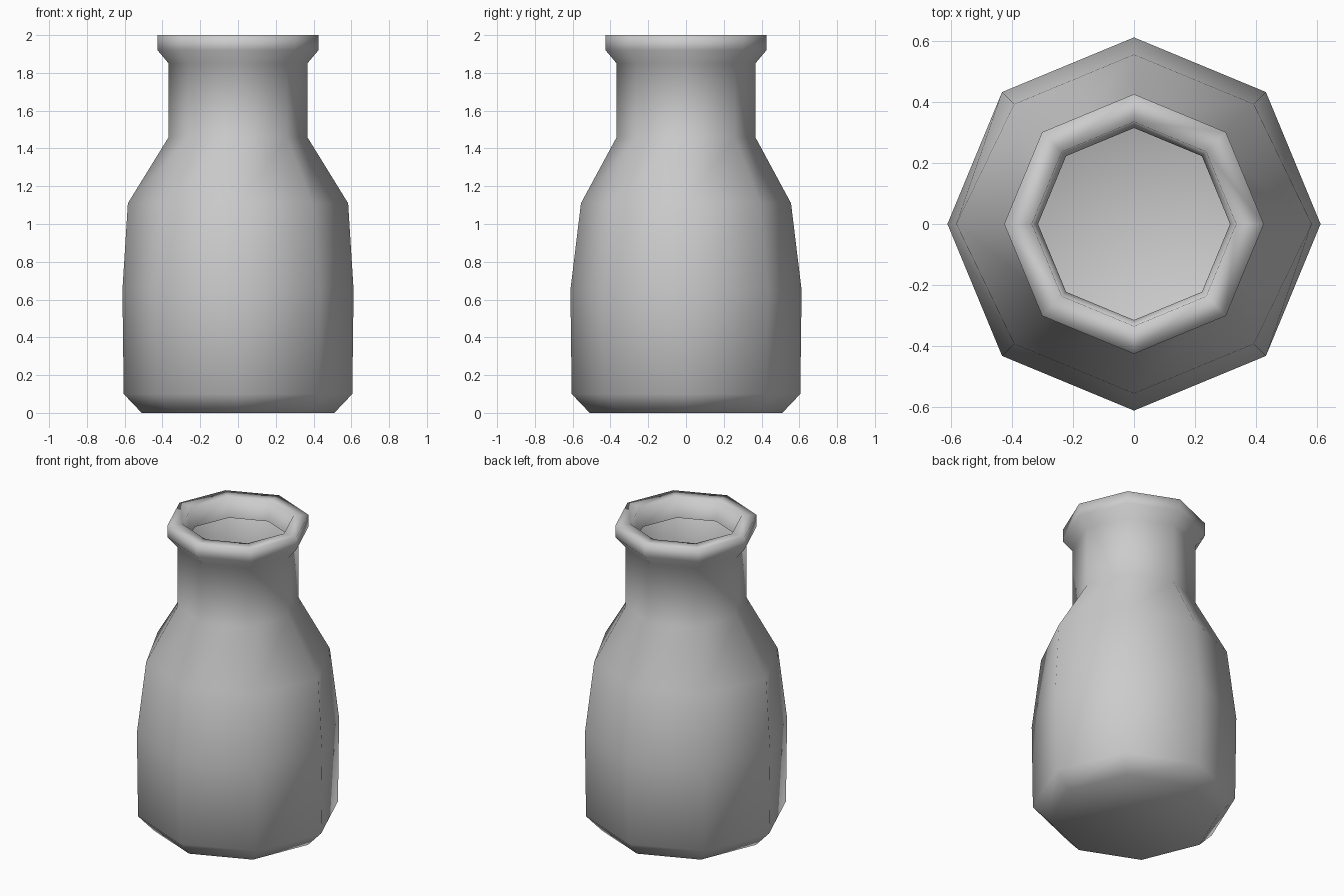
import bpy, bmesh
from math import cos, sin, pi

if "Cube" in bpy.data.objects:
    bpy.data.objects.remove(bpy.data.objects["Cube"])

SIDES = 8
# (radius, height) from the base up, over the lip and into the mouth
PROFILE = [(0.51, 0.0), (0.605, 0.1), (0.612, 0.65), (0.556, 1.11),
           (0.367, 1.46), (0.367, 1.85), (0.426, 1.92), (0.426, 2.0),
           (0.335, 2.0), (0.315, 1.87)]

bm = bmesh.new()
rings = []
for r, z in PROFILE:
    rings.append([bm.verts.new((r * cos(2 * pi * i / SIDES), r * sin(2 * pi * i / SIDES), z))
                  for i in range(SIDES)])

# The shoulder is slightly wider at the left and right corners
for i in (0, SIDES // 2):
    rings[3][i].co.x *= 0.583 / 0.556

# Walls, lip and base
for a, b in zip(rings, rings[1:]):
    for i in range(SIDES):
        j = (i + 1) % SIDES
        bm.faces.new((a[i], a[j], b[j], b[i]))
bm.faces.new(rings[0][::-1])
for f in bm.faces:
    f.smooth = True

mesh = bpy.data.meshes.new("bottle")
bm.to_mesh(mesh)
bm.free()
bottle = bpy.data.objects.new("bottle", mesh)
bpy.context.collection.objects.link(bottle)
